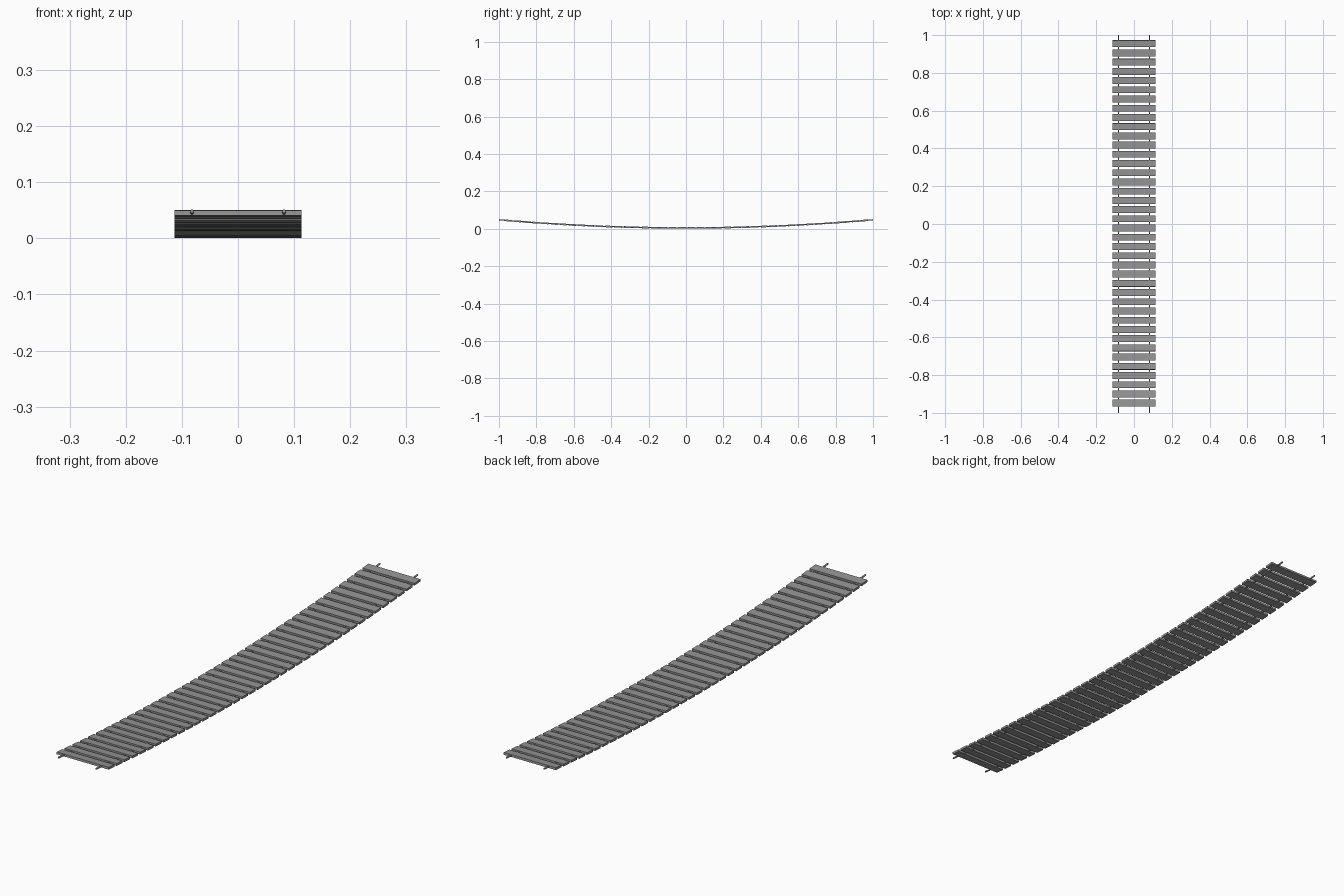
import bpy, math
from mathutils import Matrix

cube = bpy.data.objects.get("Cube")
if cube:
    bpy.data.objects.remove(cube, do_unlink=True)

SAG, LOW = 0.0435, 0.0046
PLANKS, STEP = 40, 0.0488
WIDTH, DEPTH, THICK = 0.227, 0.036, 0.0088


def material(name, grey):
    mat = bpy.data.materials.new(name)
    mat.use_nodes = True
    colour = (grey, grey, grey, 1)
    mat.diffuse_color = colour
    mat.node_tree.nodes["Principled BSDF"].inputs["Base Color"].default_value = colour
    return mat


def height(y):
    return LOW + SAG * y * y


plank_grey = material("plank grey", 0.3)
rope_grey = material("rope grey", 0.3)

# Planks, each tilted to follow the sagging deck
for i in range(PLANKS):
    y = (i - (PLANKS - 1) / 2) * STEP + 0.003
    bpy.ops.mesh.primitive_cube_add(size=1, location=(0, y, height(y)))
    plank = bpy.context.object
    plank.name = f"plank_{i + 1}"
    plank.data.transform(Matrix.Diagonal((WIDTH, DEPTH, THICK, 1)))
    plank.rotation_euler.x = math.atan(2 * SAG * y)
    plank.data.materials.append(plank_grey)

# Ropes running lengthwise through the planks
for side, x in (("left", 0.082), ("right", -0.082)):
    curve = bpy.data.curves.new(f"{side}_rope", "CURVE")
    curve.dimensions = "3D"
    curve.bevel_depth = 0.0034
    curve.bevel_resolution = 1
    curve.use_fill_caps = True
    spline = curve.splines.new("POLY")
    spline.points.add(PLANKS)
    for i, point in enumerate(spline.points):
        y = 2 * i / PLANKS - 1
        point.co = (x, y, height(y), 1)
    curve.materials.append(rope_grey)
    rope = bpy.data.objects.new(f"{side}_rope", curve)
    bpy.context.collection.objects.link(rope)
